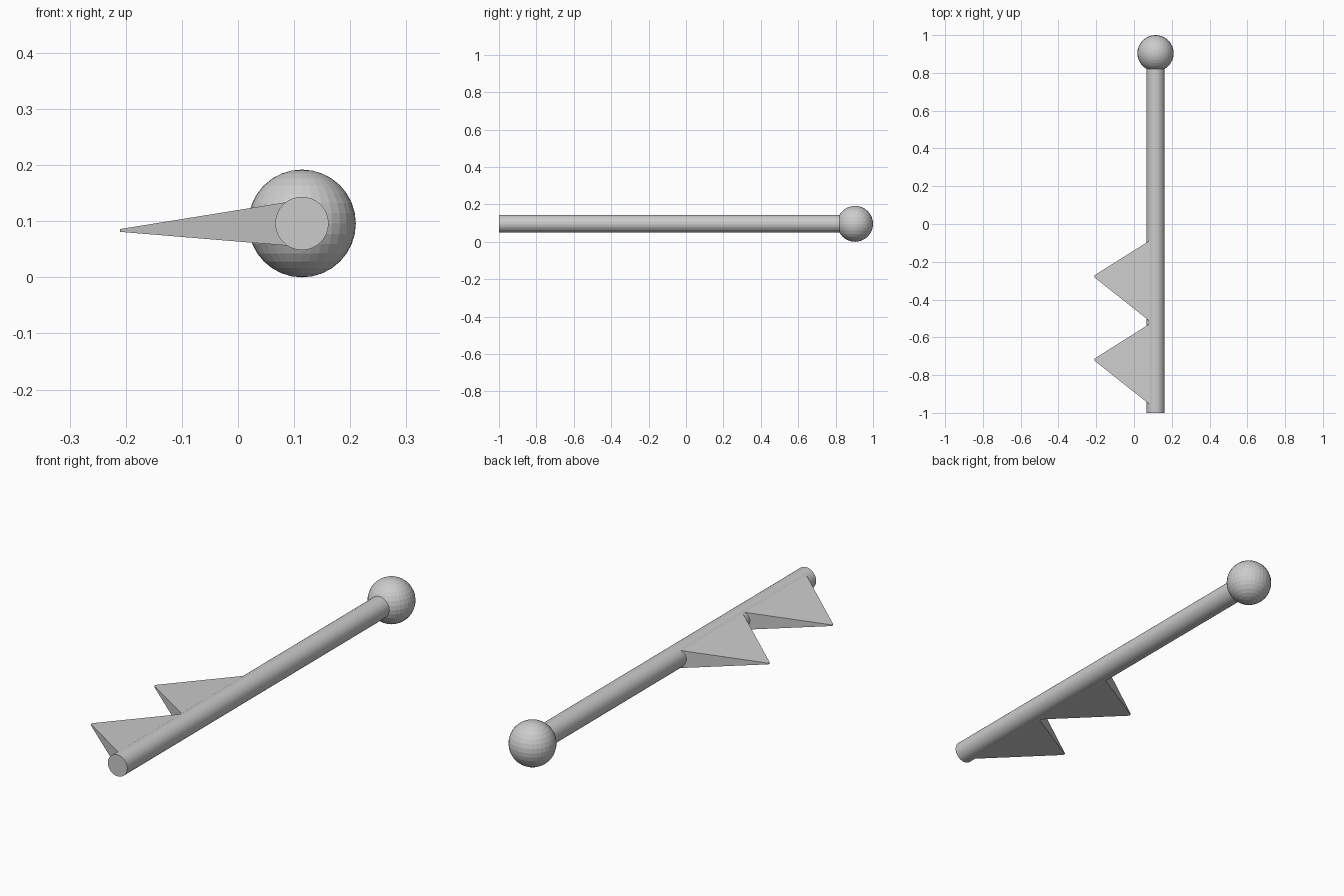
import bpy, bmesh
from math import pi

if "Cube" in bpy.data.objects:
    bpy.data.objects.remove(bpy.data.objects["Cube"])

AXIS_X, AXIS_Z = 0.114, 0.096

# Round shaft, running front to back into the ball
FRONT, BACK = -1.0, 0.85
bpy.ops.mesh.primitive_cylinder_add(vertices=32, radius=0.0475, depth=BACK - FRONT,
    location=(AXIS_X, (FRONT + BACK) / 2, AXIS_Z), rotation=(pi / 2, 0, 0))
bpy.context.object.name = "shaft"

# Ball at the back end
bpy.ops.mesh.primitive_uv_sphere_add(segments=32, ring_count=16, radius=0.096,
    location=(AXIS_X, 0.904, AXIS_Z))
bpy.context.object.name = "end_ball"


def tooth(name, tip_y):
    """Tapered wedge: wide base buried in the shaft, tiny blunt tip."""
    bm = bmesh.new()
    bmesh.ops.create_cube(bm, size=1)
    for v in bm.verts:
        far, top = v.co.y > 0, v.co.z > 0
        if v.co.x > 0:
            v.co = (0.1, tip_y + (0.2 if far else -0.251), 0.136 if top else 0.0555)
        else:
            v.co = (-0.21, tip_y + (0.005 if far else -0.005), 0.086 if top else 0.081)
    mesh = bpy.data.meshes.new(name)
    bm.to_mesh(mesh)
    bm.free()
    bpy.context.collection.objects.link(bpy.data.objects.new(name, mesh))


# Two teeth along the front half
for i, y in enumerate((-0.277, -0.718)):
    tooth(f"tooth_{i + 1}", y)
